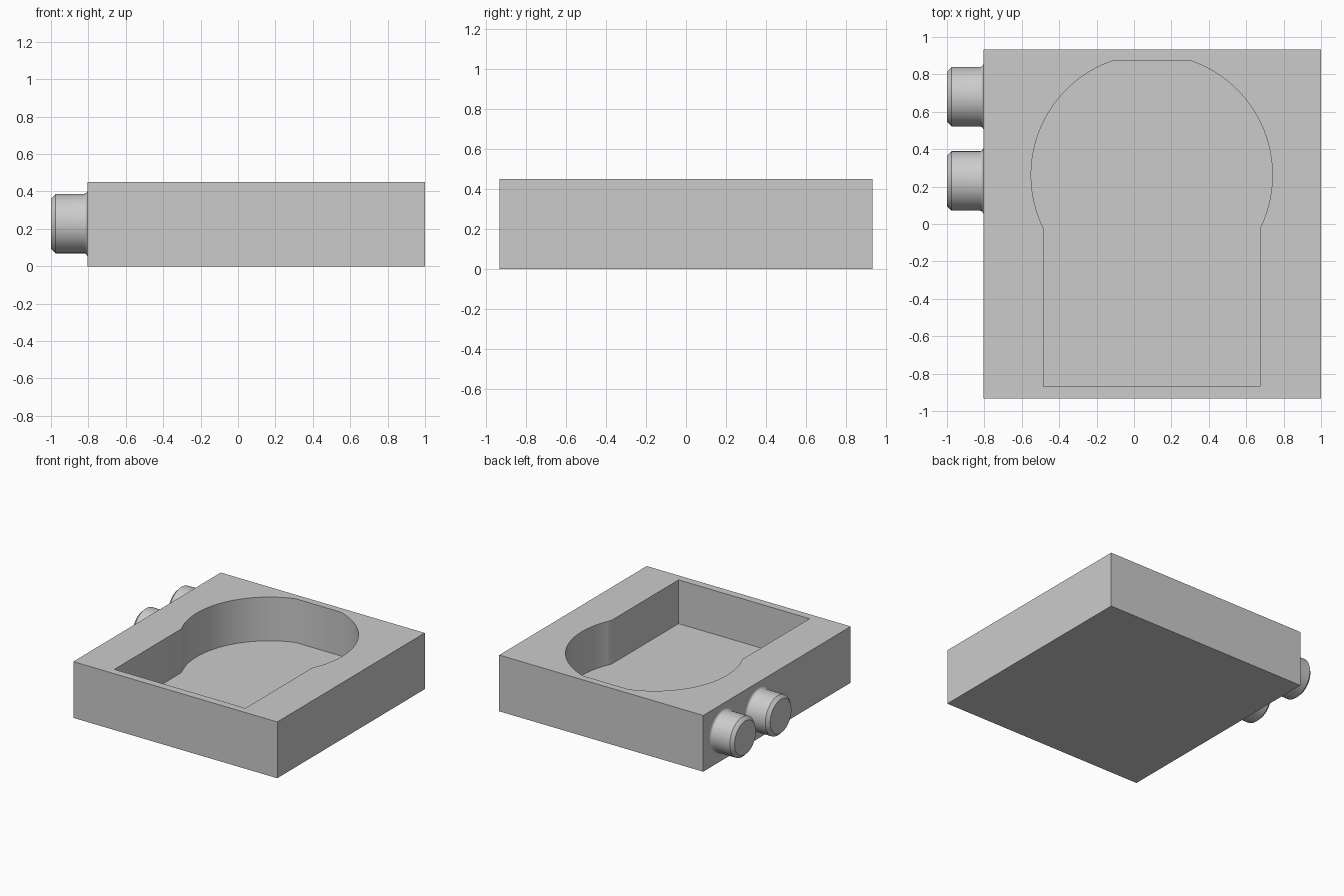
import bpy, bmesh, math

cube = bpy.data.objects.get("Cube")
if cube:
    bpy.data.objects.remove(cube, do_unlink=True)

grey = bpy.data.materials.new("light_grey")
grey.use_nodes = True
grey.diffuse_color = (0.6, 0.6, 0.6, 1)
grey.node_tree.nodes["Principled BSDF"].inputs["Base Color"].default_value = (0.6, 0.6, 0.6, 1)


def finish(name, bm):
    """Turn a bmesh into a shaded object."""
    bmesh.ops.recalc_face_normals(bm, faces=bm.faces[:])
    mesh = bpy.data.meshes.new(name)
    bm.to_mesh(mesh)
    bm.free()
    mesh.materials.append(grey)
    obj = bpy.data.objects.new(name, mesh)
    bpy.context.collection.objects.link(obj)
    return obj


def smooth(obj):
    bpy.ops.object.select_all(action="DESELECT")
    obj.select_set(True)
    bpy.context.view_layer.objects.active = obj
    bpy.ops.object.shade_smooth_by_angle(angle=math.radians(30))


def prism(name, outline, z0, z1):
    """Extrude a flat outline from z0 to z1."""
    bm = bmesh.new()
    face = bm.faces.new([bm.verts.new((x, y, z0)) for x, y in outline])
    top = bmesh.ops.extrude_face_region(bm, geom=[face])["geom"]
    bmesh.ops.translate(bm, vec=(0, 0, z1 - z0),
                        verts=[v for v in top if isinstance(v, bmesh.types.BMVert)])
    return finish(name, bm)


# Block body
LEFT, RIGHT, DEPTH, HEIGHT = -0.805, 1.0, 0.932, 0.45
body = prism("body", [(LEFT, -DEPTH), (RIGHT, -DEPTH), (RIGHT, DEPTH), (LEFT, DEPTH)], 0, HEIGHT)

# Keyhole pocket: round end with a flat back, straight-sided front
cx, cy, radius, half_width = 0.095, 0.262, 0.645, 0.58
start = -math.acos(half_width / radius)
end = math.acos(0.2 / radius)
STEPS = 32
arc = [(radius * math.cos(a), cy + radius * math.sin(a))
       for a in (start + (end - start) * i / STEPS for i in range(STEPS + 1))]
half = [(half_width, -0.87)] + arc
outline = [(cx + x, y) for x, y in half] + [(cx - x, y) for x, y in reversed(half)]
cutter = prism("pocket_cutter", outline, 0.1, HEIGHT + 0.2)

cut = body.modifiers.new("pocket", "BOOLEAN")
cut.operation = "DIFFERENCE"
cut.solver = "EXACT"
cut.object = cutter
bpy.context.view_layer.objects.active = body
bpy.ops.object.modifier_apply(modifier=cut.name)
bpy.data.objects.remove(cutter, do_unlink=True)
smooth(body)

# Side knobs: turned profile with chamfered tip and filleted root
FILLET, KNOB_R = 0.02, 0.159
profile = [(-1.0, 0), (-1.0, KNOB_R - 0.025), (-0.975, KNOB_R)]
for i in range(7):
    a = math.pi / 2 * i / 6
    profile.append((LEFT - FILLET + FILLET * math.sin(a), KNOB_R + FILLET * (1 - math.cos(a))))

for name, y in (("rear_knob", 0.68), ("front_knob", 0.23)):
    bm = bmesh.new()
    verts = [bm.verts.new((x, y, 0.228 + r)) for x, r in profile]
    edges = [bm.edges.new(pair) for pair in zip(verts, verts[1:])]
    bmesh.ops.spin(bm, geom=verts + edges, cent=(0, y, 0.228), axis=(1, 0, 0),
                   angle=math.tau, steps=64)
    bmesh.ops.remove_doubles(bm, verts=bm.verts[:], dist=0.0001)
    smooth(finish(name, bm))
